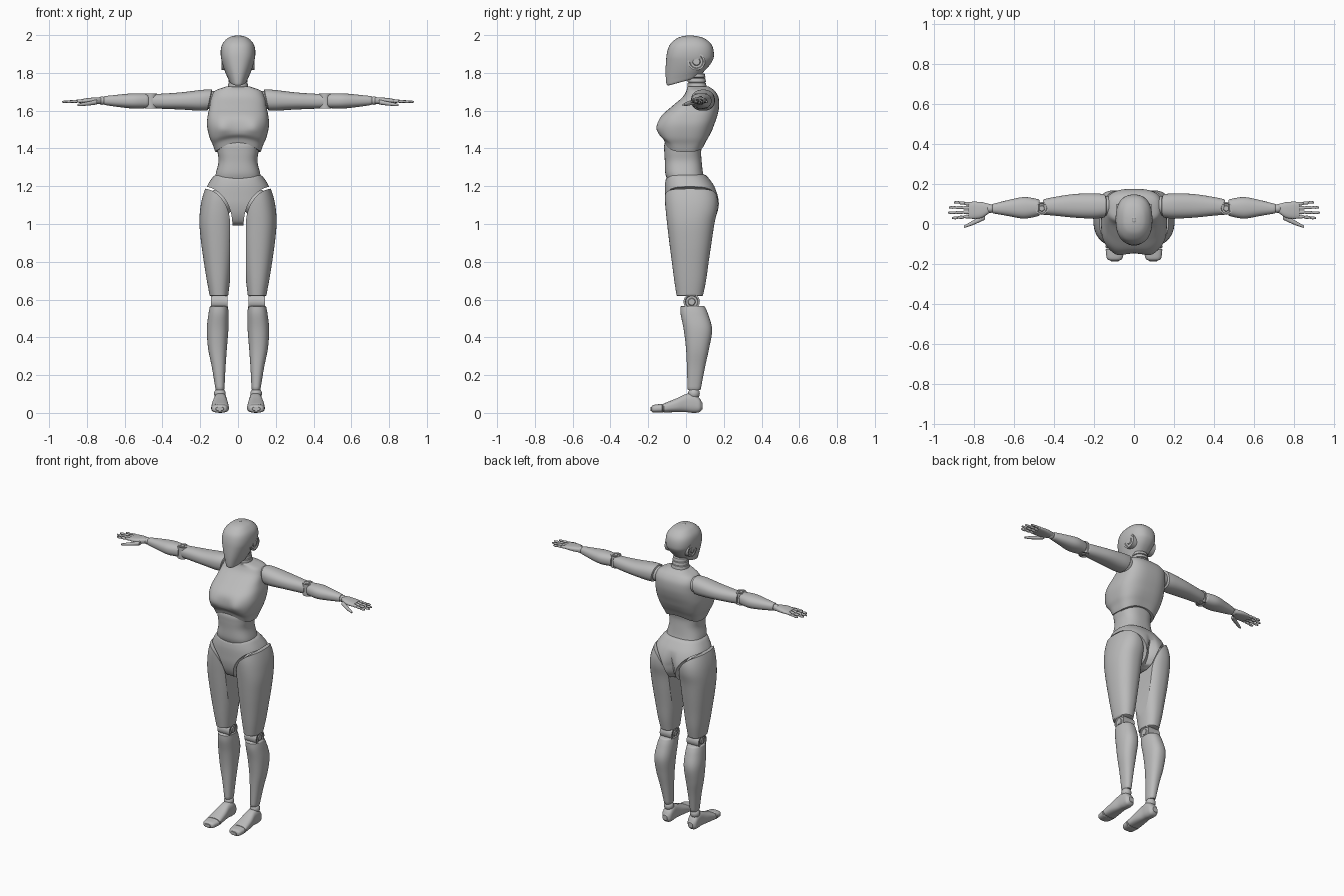
import bpy
import bmesh
from math import sin, cos, pi, exp
from mathutils import Matrix, Vector

if "Cube" in bpy.data.objects:
    bpy.data.objects.remove(bpy.data.objects["Cube"])

grey = bpy.data.materials.new("matte_grey")
grey.use_nodes = True
tone = (0.5, 0.5, 0.5, 1)
grey.diffuse_color = tone
grey.node_tree.nodes["Principled BSDF"].inputs["Base Color"].default_value = tone


def finish(name, bm, angle=0.7):
    bmesh.ops.recalc_face_normals(bm, faces=bm.faces)
    mesh = bpy.data.meshes.new(name)
    bm.to_mesh(mesh)
    bm.free()
    mesh.materials.append(grey)
    obj = bpy.data.objects.new(name, mesh)
    bpy.context.collection.objects.link(obj)
    smooth(obj, angle)
    return obj


def smooth(obj, angle=0.7):
    bpy.ops.object.select_all(action="DESELECT")
    obj.select_set(True)
    bpy.context.view_layer.objects.active = obj
    bpy.ops.object.shade_smooth_by_angle(angle=angle)


def spline(p, q, r, s, t):
    return [0.5 * (2 * b + (c - a) * t + (2 * a - 5 * b + 4 * c - d) * t * t
                   + (3 * b - a - 3 * c + d) * t ** 3) for a, b, c, d in zip(p, q, r, s)]


def loft(name, axis, rows, power=2.3, warp=None, segs=48, steps=5, lip=0.004):
    """Rows hold position along the axis, then low and high bounds across it.
    Short rows hold a half width in place of the first pair of bounds."""
    rows = [r if len(r) == 5 else (r[0], -r[1], r[1], r[2], r[3]) for r in rows]
    rings = []
    last = len(rows) - 1
    for i in range(last):
        ctrl = [rows[max(0, min(last, i + k))] for k in (-1, 0, 1, 2)]
        rings += [spline(*ctrl, k / steps) for k in range(steps)]
    rings.append(list(rows[-1]))

    # Chamfered ends
    def end(ring, near):
        a, lo, hi, low, high = ring
        out = lip if a > near[0] else -lip
        m, n = (hi - lo) * 0.05, (high - low) * 0.05
        return [a + out, lo + m, hi - m, low + n, high - n]
    rings = [end(rings[0], rings[1])] + rings + [end(rings[-1], rings[-2])]

    bm = bmesh.new()
    loops = []
    for a, lo, hi, low, high in rings:
        loop = []
        for k in range(segs):
            c, s = cos(2 * pi * k / segs), sin(2 * pi * k / segs)
            u = (lo + hi) / 2 + (hi - lo) / 2 * abs(c) ** (2 / power) * (1 if c > 0 else -1)
            v = (low + high) / 2 + (high - low) / 2 * abs(s) ** (2 / power) * (1 if s > 0 else -1)
            co = Vector({"x": (a, u, v), "y": (u, a, v), "z": (u, v, a)}[axis])
            loop.append(bm.verts.new(warp(co) if warp else co))
        loops.append(loop)
    for one, two in zip(loops, loops[1:]):
        for k in range(segs):
            n = (k + 1) % segs
            bm.faces.new((one[k], one[n], two[n], two[k]))
    bm.faces.new(loops[0])
    bm.faces.new(loops[-1])
    return finish(name, bm)


def ball(name, at, size):
    bm = bmesh.new()
    bmesh.ops.create_uvsphere(bm, u_segments=24, v_segments=14, radius=size,
                              matrix=Matrix.Translation(at))
    return finish(name, bm)


def drum(name, at, size, depth, axis):
    bm = bmesh.new()
    turn = Matrix.Rotation(pi / 2, 4, "Y") if axis == "x" else Matrix()
    place = Matrix.Translation(at) @ turn
    bmesh.ops.create_cone(bm, cap_ends=True, segments=32, radius1=size, radius2=size,
                          depth=depth, matrix=place)
    caps = [f for f in bm.faces if len(f.verts) > 4]
    # Recessed ring on both faces
    bmesh.ops.inset_individual(bm, faces=caps, thickness=size * 0.2)
    bmesh.ops.inset_individual(bm, faces=caps, thickness=size * 0.08, depth=-0.005)
    bmesh.ops.inset_individual(bm, faces=caps, thickness=size * 0.25)
    bmesh.ops.inset_individual(bm, faces=caps, thickness=size * 0.08, depth=0.005)
    return finish(name, bm, 0.5)


def mirror(obj):
    """Rename a part as the left one and add its right twin."""
    base = obj.name
    mesh = obj.data.copy()
    mesh.transform(Matrix.Scale(-1, 4, (1, 0, 0)))
    mesh.flip_normals()
    twin = bpy.data.objects.new("right_" + base, mesh)
    bpy.context.collection.objects.link(twin)
    obj.name = "left_" + base
    return twin


def leg_cutter(grow):
    """Arched prism that separates a thigh from the pelvis."""
    bm = bmesh.new()
    a, b, x, base = 0.16 + grow, 0.2 + grow, 0.19, 1.0
    arc = [(x + a * cos(pi * k / 40), base + b * sin(pi * k / 40)) for k in range(41)]
    arc += [(x - a, 0.5), (x + a, 0.5)]
    face = bm.faces.new([bm.verts.new((u, -0.4, v)) for u, v in arc])
    new = bmesh.ops.extrude_face_region(bm, geom=[face])["geom"]
    bmesh.ops.translate(bm, vec=(0, 0.8, 0), verts=[v for v in new if isinstance(v, bmesh.types.BMVert)])
    obj = finish("leg_cutter", bm)
    obj.hide_render = True
    return obj


def cut(obj, tool, operation):
    mod = obj.modifiers.new("cut", "BOOLEAN")
    mod.operation, mod.object, mod.solver = operation, tool, "EXACT"
    bpy.ops.object.select_all(action="DESELECT")
    obj.select_set(True)
    bpy.context.view_layer.objects.active = obj
    bpy.ops.object.modifier_apply(modifier=mod.name)
    bpy.data.objects.remove(tool)


# Head with a raised jaw line and narrowing face
def shape_head(co):
    low = max(0, min(1, (1.88 - co.z) / 0.13))
    co.x *= 1 - 0.25 * low * max(0, min(1, -co.y / 0.1))
    co.z += 0.27 * low * (co.y + 0.1)
    return co


loft("head", "z", [
    (1.732, 0.045, -0.096, 0.06), (1.745, 0.054, -0.104, 0.085), (1.80, 0.073, -0.108, 0.122),
    (1.86, 0.087, -0.106, 0.143), (1.91, 0.092, -0.1, 0.147), (1.95, 0.084, -0.085, 0.135),
    (1.98, 0.06, -0.053, 0.102), (1.993, 0.035, -0.022, 0.065), (1.998, 0.008, 0.01, 0.03)],
    power=2.4, warp=shape_head, lip=0.001)
mirror(drum("ear_disc", (0.067, 0.055, 1.86), 0.046, 0.04, "x"))

# Ribbed neck
for i in range(4):
    z, w = 1.705 + i * 0.024, 0.056 - i * 0.003
    loft("neck_ring", "z", [(z, w, 0.008, 0.112 - i * 0.003), (z + 0.018, w - 0.002, 0.009, 0.108 - i * 0.003)],
         steps=2, lip=0.003)


# Chest with bust and arched lower edge
def shape_chest(co):
    if co.y < 0:
        bulge = exp(-((abs(co.x) - 0.085) / 0.045) ** 2 - ((co.z - 1.51) / 0.045) ** 2)
        co.y -= 0.016 * bulge
    edge = max(0, (1.5 - co.z) / 0.12)
    co.z += 0.052 * edge * max(0, 1 - (co.x / 0.125) ** 2) * (1 if co.y < 0 else 0.6)
    return co


loft("chest", "z", [
    (1.378, 0.12, -0.112, 0.092), (1.42, 0.134, -0.122, 0.108), (1.46, 0.151, -0.142, 0.125),
    (1.52, 0.164, -0.146, 0.147), (1.57, 0.161, -0.132, 0.165), (1.62, 0.151, -0.078, 0.175),
    (1.67, 0.142, -0.02, 0.172), (1.705, 0.122, 0.002, 0.152), (1.725, 0.07, 0.005, 0.125)],
    power=2.9, warp=shape_chest, segs=64)

loft("waist", "z", [
    (1.235, 0.122, -0.1, 0.1), (1.27, 0.117, -0.11, 0.09), (1.33, 0.103, -0.112, 0.083),
    (1.38, 0.108, -0.115, 0.08), (1.42, 0.112, -0.115, 0.085), (1.46, 0.1, -0.1, 0.075)], power=2.6)


# Pelvis with a cleft at the back and arched leg openings
def shape_pelvis(co):
    if co.y > 0:
        deep = max(0, min(1, (1.2 - co.z) / 0.1))
        co.y *= 1 - 0.22 * deep * exp(-(co.x / 0.022) ** 2)
    elif co.z > 1.2:
        co.z -= 0.3 * (co.z - 1.2) * max(0, 1 - (co.x / 0.1) ** 2)
    return co


pelvis = loft("pelvis", "z", [
    (0.995, 0.15, -0.055, 0.1), (1.01, 0.195, -0.08, 0.135), (1.05, 0.2, -0.1, 0.166),
    (1.1, 0.192, -0.11, 0.176), (1.15, 0.18, -0.112, 0.17), (1.2, 0.164, -0.112, 0.15),
    (1.245, 0.136, -0.108, 0.118), (1.258, 0.122, -0.104, 0.105)],
    power=2.5, warp=shape_pelvis, segs=64)
right_cutter = leg_cutter(0)
right_cutter.data.transform(Matrix.Scale(-1, 4, (1, 0, 0)))
right_cutter.data.flip_normals()
cut(pelvis, right_cutter, "DIFFERENCE")
cut(pelvis, leg_cutter(0), "DIFFERENCE")
smooth(pelvis)
mirror(ball("hip_joint", (0.1, 0.03, 1.11), 0.075))

# Legs
thigh = loft("thigh", "z", [
    (0.622, 0.052, 0.15, -0.05, 0.09), (0.7, 0.042, 0.165, -0.062, 0.106), (0.8, 0.03, 0.181, -0.075, 0.12),
    (0.9, 0.02, 0.195, -0.088, 0.135), (1.0, 0.012, 0.204, -0.1, 0.15), (1.08, 0.005, 0.2, -0.108, 0.167),
    (1.15, 0.0, 0.186, -0.111, 0.164), (1.23, 0.0, 0.158, -0.105, 0.135)], segs=56)
cut(thigh, leg_cutter(-0.012), "INTERSECT")
smooth(thigh)
mirror(thigh)
mirror(drum("knee_hinge", (0.099, 0.03, 0.588), 0.043, 0.088, "x"))
mirror(loft("shin", "z", [
    (0.125, 0.072, 0.119, 0.008, 0.078), (0.24, 0.066, 0.138, 0.005, 0.1), (0.34, 0.059, 0.158, 0.0, 0.122),
    (0.44, 0.051, 0.165, -0.012, 0.138), (0.52, 0.05, 0.157, -0.028, 0.118),
    (0.562, 0.053, 0.149, -0.03, 0.1)]))
mirror(ball("ankle_joint", (0.096, 0.042, 0.102), 0.031))
mirror(loft("foot", "y", [
    (-0.117, 0.048, 0.142, 0.002, 0.05), (-0.05, 0.052, 0.138, 0.004, 0.077), (0.0, 0.058, 0.13, 0.004, 0.1),
    (0.04, 0.058, 0.128, 0.0, 0.104), (0.07, 0.062, 0.125, 0.004, 0.08), (0.084, 0.075, 0.113, 0.018, 0.055)],
    power=2.6))
mirror(loft("toe_cap", "y", [
    (-0.183, 0.075, 0.118, 0.01, 0.032), (-0.172, 0.058, 0.136, 0.002, 0.042),
    (-0.127, 0.048, 0.142, 0.001, 0.048)], power=2.6))


# Arms
def slant_shoulder(co):
    co.x -= 0.22 * (co.z - 1.655) * max(0, (0.3 - co.x) / 0.15)
    return co


mirror(ball("shoulder_joint", (0.138, 0.09, 1.655), 0.05))
mirror(loft("upper_arm", "x", [
    (0.152, 0.032, 0.15, 1.6, 1.712), (0.2, 0.027, 0.153, 1.6, 1.71), (0.3, 0.032, 0.15, 1.606, 1.697),
    (0.4, 0.042, 0.135, 1.61, 1.69), (0.452, 0.046, 0.124, 1.613, 1.688)], warp=slant_shoulder))
mirror(drum("elbow_hinge", (0.462, 0.078, 1.651), 0.032, 0.078, "z"))
mirror(loft("forearm", "x", [
    (0.478, 0.04, 0.124, 1.614, 1.69), (0.55, 0.027, 0.135, 1.611, 1.692), (0.63, 0.04, 0.12, 1.619, 1.685),
    (0.705, 0.053, 0.101, 1.63, 1.677)]))
mirror(ball("wrist_joint", (0.72, 0.077, 1.653), 0.022))
mirror(loft("palm", "x", [
    (0.724, 0.056, 0.1, 1.636, 1.67), (0.76, 0.032, 0.109, 1.636, 1.67), (0.8, 0.026, 0.112, 1.638, 1.666),
    (0.825, 0.028, 0.11, 1.64, 1.662)], power=2.6))
mirror(loft("thumb", "x", [
    (0.75, 0.02, 0.055, 1.632, 1.658), (0.785, 0.004, 0.03, 1.628, 1.65), (0.82, -0.01, 0.01, 1.625, 1.643),
    (0.848, -0.019, -0.006, 1.624, 1.636)], segs=16, lip=0.003))

# Three-jointed fingers, fanning slightly
for label, y, tip in (("index", 0.037, 0.912), ("middle", 0.059, 0.93),
                      ("ring", 0.081, 0.926), ("little", 0.102, 0.9)):
    step = (tip - 0.822) / 3
    for j in range(3):
        x, r = 0.822 + j * step, 0.0095 - j * 0.0013
        c, z = y + (y - 0.07) * 0.1 * j, 1.651 - j * 0.002
        mirror(loft(label + "_finger", "x", [
            (x + 0.001, c - r * 0.8, c + r * 0.8, z - r * 0.8, z + r * 0.8),
            (x + step / 2, c - r, c + r, z - r, z + r),
            (x + step - 0.001, c - r * 0.7, c + r * 0.7, z - r * 0.7, z + r * 0.7)],
            segs=14, steps=3, lip=0.002))
